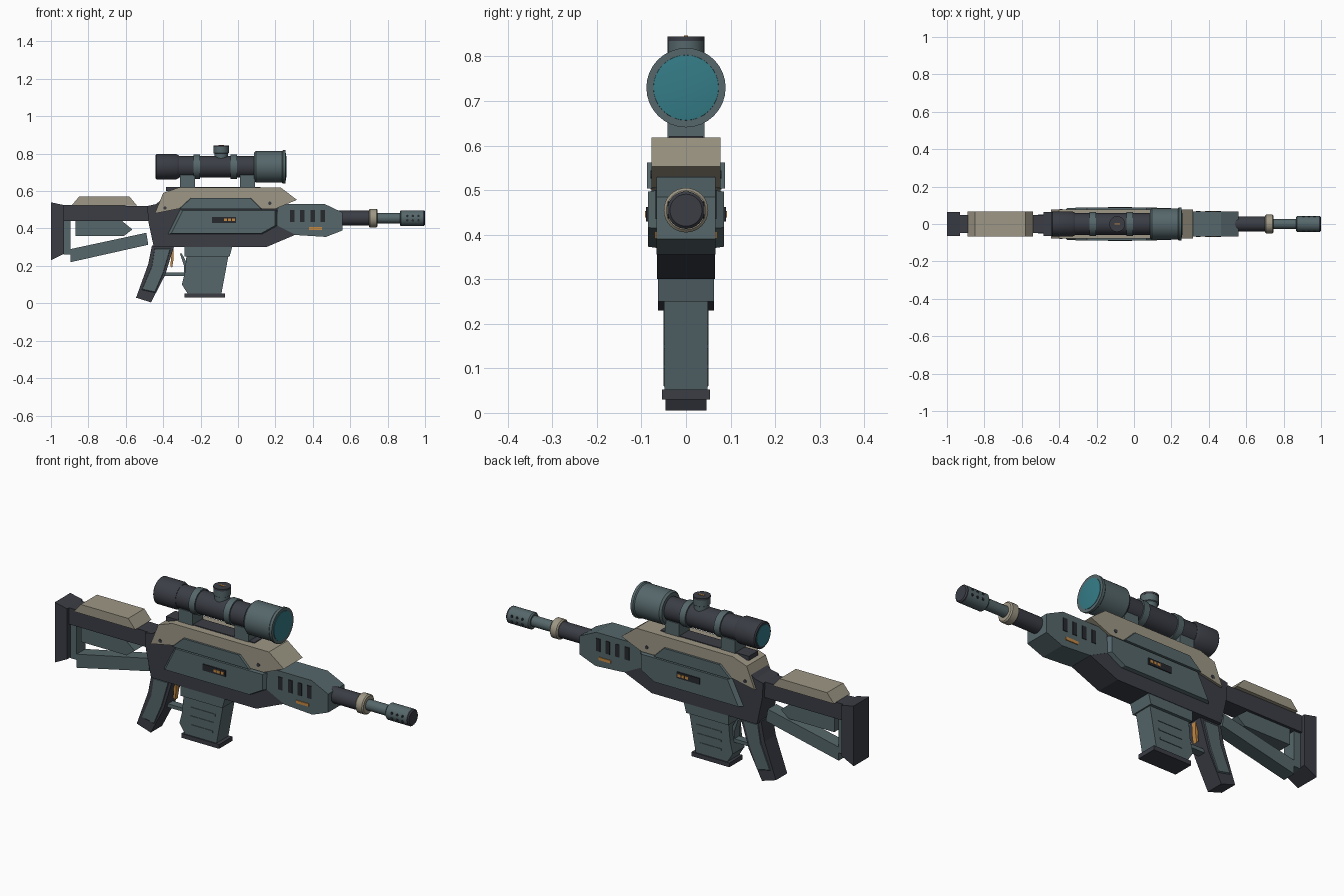
import bpy, bmesh, math
from mathutils import Matrix, Vector

if "Cube" in bpy.data.objects:
    bpy.data.objects.remove(bpy.data.objects["Cube"])


def mat(name, r, g, b):
    m = bpy.data.materials.new(name)
    m.diffuse_color = (r, g, b, 1)
    m.use_nodes = True
    m.node_tree.nodes["Principled BSDF"].inputs["Base Color"].default_value = m.diffuse_color
    return m


DARK = mat("charcoal", 0.043, 0.047, 0.06)
BLACK = mat("near_black", 0.02, 0.022, 0.027)
GREEN = mat("grey_green", 0.092, 0.135, 0.145)
TAN = mat("tan", 0.34, 0.31, 0.235)
ORANGE = mat("orange", 0.55, 0.25, 0.06)
LENS = mat("teal_glass", 0.035, 0.2, 0.24)


def finish(name, bm, m):
    bmesh.ops.recalc_face_normals(bm, faces=bm.faces)
    me = bpy.data.meshes.new(name)
    bm.to_mesh(me)
    bm.free()
    me.materials.append(m)
    ob = bpy.data.objects.new(name, me)
    bpy.context.collection.objects.link(ob)
    return ob


def prism(name, pts, y0, y1, m, taper=1.0):
    """Side profile (x, z) extruded from y0 to y1; the y1 end may shrink."""
    bm = bmesh.new()
    c = sum((Vector(p) for p in pts), Vector((0, 0))) / len(pts)
    a = [bm.verts.new((x, y0, z)) for x, z in pts]
    b = [bm.verts.new((c.x + (x - c.x) * taper, y1, c.y + (z - c.y) * taper)) for x, z in pts]
    bm.faces.new(a)
    bm.faces.new(b[::-1])
    for i in range(len(pts)):
        j = (i + 1) % len(pts)
        bm.faces.new((a[i], a[j], b[j], b[i]))
    return finish(name, bm, m)


def body(name, pts, half, m):
    return prism(name, pts, -half, half, m)


def plates(name, pts, y0, y1, m, taper=1.0):
    """The same plate on both sides."""
    for side, s in (("right", -1), ("left", 1)):
        prism(f"{name}_{side}", pts, s * y0, s * y1, m, taper)


def rect(x0, x1, z0, z1):
    return [(x0, z0), (x1, z0), (x1, z1), (x0, z1)]


def lathe(name, prof, m, z=0.0, x=0.0, vertical=False, n=32):
    """Revolve (distance, radius) points about the x axis, or the z axis if vertical."""
    bm = bmesh.new()
    rings = []
    for d, r in prof:
        ring = []
        for i in range(n):
            t = 2 * math.pi * i / n
            u, v = r * math.cos(t), r * math.sin(t)
            ring.append(bm.verts.new((x + u, v, d) if vertical else (d, u, z + v)))
        rings.append(ring)
    for a, b in zip(rings, rings[1:]):
        for i in range(n):
            j = (i + 1) % n
            bm.faces.new((a[i], a[j], b[j], b[i]))
    bm.faces.new(rings[0])
    bm.faces.new(rings[-1])
    ob = finish(name, bm, m)
    bpy.context.view_layer.objects.active = ob
    ob.select_set(True)
    bpy.ops.object.shade_smooth_by_angle(angle=math.radians(35))
    ob.select_set(False)
    return ob


def disc_pts(x, z, r, n=10):
    return [(x + r * math.cos(2 * math.pi * i / n), z + r * math.sin(2 * math.pi * i / n)) for i in range(n)]


# Stock
body("butt_pad", [(-1, .23), (-.93, .265), (-.93, .525), (-1, .54)], .063, DARK)
body("stock_beam", [(-.93, .44), (-.45, .44), (-.45, .52), (-.93, .525)], .048, DARK)
body("cheek_rest", [(-.89, .523), (-.54, .523), (-.58, .57), (-.85, .57)], .066, TAN)
body("stock_web", [(-.87, .36), (-.61, .36), (-.565, .395), (-.62, .44), (-.87, .44)], .035, GREEN)
body("stock_post", rect(-.932, -.895, .26, .44), .035, GREEN)
body("stock_strut", [(-.895, .22), (-.48, .313), (-.49, .377), (-.895, .29)], .035, GREEN)

# Receiver
body("receiver", [(-.45, .30), (.15, .30), (.315, .37), (.28, .53), (-.40, .56),
                  (-.44, .53), (-.485, .52), (-.48, .44)], .065, DARK)
plates("receiver_panel", [(-.375, .37), (.13, .37), (.21, .415), (.21, .50), (-.31, .50)], .064, .085, GREEN, .95)
body("top_cover", [(-.445, .48), (-.40, .59), (-.32, .618), (.23, .618), (.315, .553), (.20, .505),
                   (.13, .505), (.06, .53), (-.25, .53), (-.32, .505)], .077, TAN)
plates("cover_inset", [(-.32, .503), (.13, .503), (.07, .563), (-.255, .563)], .07, .087, GREEN, .97)
plates("badge", rect(-.14, -.01, .43, .462), .08, .09, BLACK)
for i in range(3):
    plates(f"badge_light_{i}", rect(-.075 + .021 * i, -.059 + .021 * i, .439, .453), .089, .092, ORANGE)
for i, (x, z) in enumerate([(-.39, .51), (.17, .535)]):
    plates(f"cover_screw_{i}", disc_pts(x, z, .009), .075, .08, DARK)

# Handguard with vent slots
body("handguard", [(.20, .42), (.31, .365), (.47, .355), (.56, .39), (.56, .485), (.465, .53), (.22, .53)], .066, GREEN)
for i in range(4):
    x = .277 + .055 * i
    plates(f"vent_slot_{i}", rect(x, x + .024, .435, .50), .064, .069, BLACK)
plates("handguard_strip", rect(.38, .45, .392, .407), .064, .07, ORANGE)

# Barrel and muzzle
Z = .455
lathe("barrel_sleeve", [(.54, .04), (.71, .04)], DARK, Z)
lathe("barrel_ring", [(.70, .044), (.706, .05), (.74, .05), (.746, .044)], TAN, Z)
lathe("barrel", [(.74, .027), (.88, .027)], GREEN, Z)
lathe("muzzle", [(.865, .036), (.871, .042), (.988, .042)], GREEN, Z)
lathe("muzzle_tip", [(.987, .042), (.994, .042), (1, .036)], DARK, Z)
for i in range(3):
    x = .905 + .03 * i
    for dz in (-.012, .012):
        plates(f"muzzle_hole_{i}", disc_pts(x, Z + dz, .007, 8), .034, .042, BLACK)

# Grip
body("grip", [(-.46, .31), (-.48, .21), (-.545, .03), (-.465, .005), (-.39, .15), (-.34, .31)], .046, DARK)
plates("grip_panel", [(-.445, .295), (-.46, .20), (-.515, .07), (-.445, .055), (-.40, .16), (-.36, .295)],
       .044, .051, GREEN, .95)

# Trigger and guard
body("trigger", [(-.365, .30), (-.345, .30), (-.345, .235), (-.352, .19), (-.362, .20), (-.358, .24)], .012, ORANGE)
body("trigger_guard", rect(-.39, -.28, .147, .165), .02, GREEN)
body("trigger_guard_front", [(-.31, .265), (-.30, .265), (-.27, .21), (-.27, .15), (-.29, .15), (-.29, .205)], .02, GREEN)

# Magazine
body("magazine_well", [(-.285, .25), (-.045, .25), (-.03, .305), (-.285, .305)], .063, GREEN)
body("magazine", [(-.275, .26), (-.285, .16), (-.30, .10), (-.265, .045), (-.09, .045), (-.05, .26)], .048, GREEN)
body("magazine_base", rect(-.285, -.07, .03, .052), .054, DARK)
for i in range(3):
    z = .10 + .045 * i
    plates(f"magazine_rib_{i}", rect(-.235, -.11 + .008 * i, z, z + .01), .046, .051, GREEN)

# Rail and scope mounts
body("scope_rail", rect(-.385, .12, .60, .622), .038, DARK)
for name, x in (("rear", -.31), ("front", .01)):
    body(f"scope_mount_{name}", rect(x, x + .08, .605, .685), .042, GREEN)

# Scope
S = .73
lathe("eyepiece", [(-.44, .062), (-.435, .068), (-.33, .068), (-.315, .06)], DARK, S)
lathe("eyepiece_lens", [(-.442, .054), (-.436, .054)], LENS, S)
lathe("scope_tube", [(-.32, .058), (.10, .058)], DARK, S)
for i, x in enumerate((-.237, -.04)):
    lathe(f"scope_ring_{i}", [(x, .065), (x + .034, .065)], GREEN, S)
lathe("objective", [(.085, .076), (.095, .084), (.235, .084), (.24, .089), (.254, .089)], GREEN, S)
lathe("objective_lens", [(.25, .074), (.256, .073), (.259, .05), (.26, .01)], LENS, S)
lathe("turret", [(.77, .036), (.80, .036), (.803, .041), (.836, .041)], GREEN, x=-.09, vertical=True)
lathe("turret_cap", [(.835, .042), (.845, .042)], DARK, x=-.09, vertical=True)
prism("turret_mark", rect(-.105, -.075, .842, .847), -.004, .004, ORANGE)
